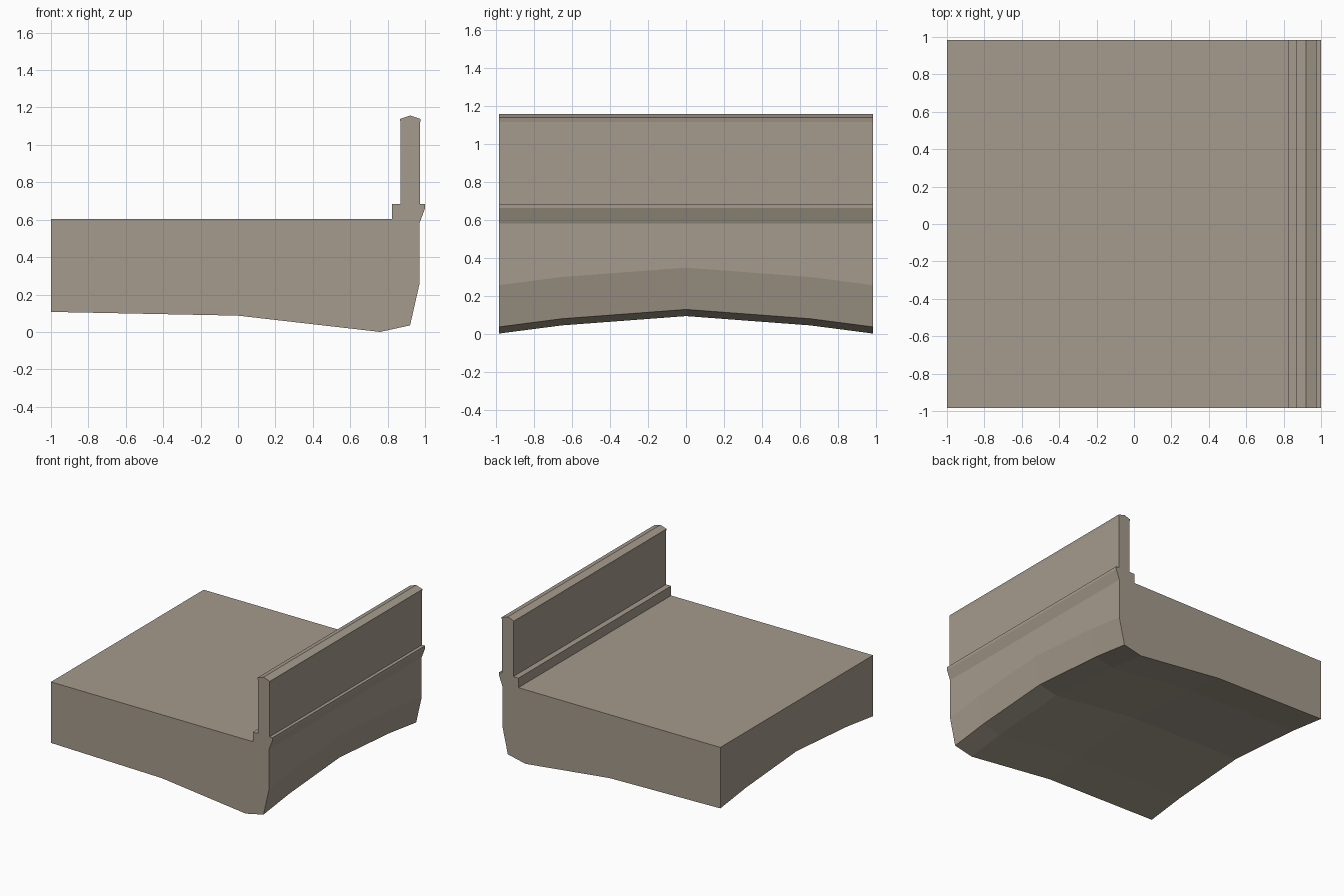
import bpy
import bmesh

if "Cube" in bpy.data.objects:
    bpy.data.objects.remove(bpy.data.objects["Cube"])

# Single stone colour
stone = bpy.data.materials.new("warm grey stone")
stone.diffuse_color = (0.376, 0.328, 0.262, 1)
stone.use_nodes = True
stone.node_tree.nodes["Principled BSDF"].inputs["Base Color"].default_value = stone.diffuse_color

# Cross-section (x, z): underside first, then outer wall, ledge, parapet, kerb, deck
underside = [(-1, 0.11), (0, 0.09), (0.76, 0.003), (0.92, 0.038), (0.97, 0.258)]
upper = [(0.97, 0.58), (1.0, 0.66), (1.0, 0.683), (0.973, 0.683),
         (0.973, 1.115), (0.977, 1.138), (0.92, 1.157), (0.865, 1.138), (0.87, 1.115),
         (0.87, 0.683), (0.824, 0.683), (0.824, 0.605), (-1, 0.605)]

# Stations along y with the arch rise applied to the underside
stations = [(-0.985, 0), (-0.655, 0.043), (0, 0.092), (0.655, 0.043), (0.985, 0)]

bm = bmesh.new()
rings = []
for y, rise in stations:
    pts = [(x, z + rise - 0.003) for x, z in underside] + upper
    rings.append([bm.verts.new((x, y, z)) for x, z in pts])

# Skin between stations
for a, b in zip(rings, rings[1:]):
    n = len(a)
    for i in range(n):
        j = (i + 1) % n
        bm.faces.new((a[i], a[j], b[j], b[i]))

# End caps
bm.faces.new(rings[0])
bm.faces.new(rings[-1][::-1])
bmesh.ops.recalc_face_normals(bm, faces=bm.faces[:])

mesh = bpy.data.meshes.new("bridge_deck_with_parapet")
bm.to_mesh(mesh)
bm.free()
mesh.materials.append(stone)
bpy.context.collection.objects.link(bpy.data.objects.new("bridge_deck_with_parapet", mesh))
